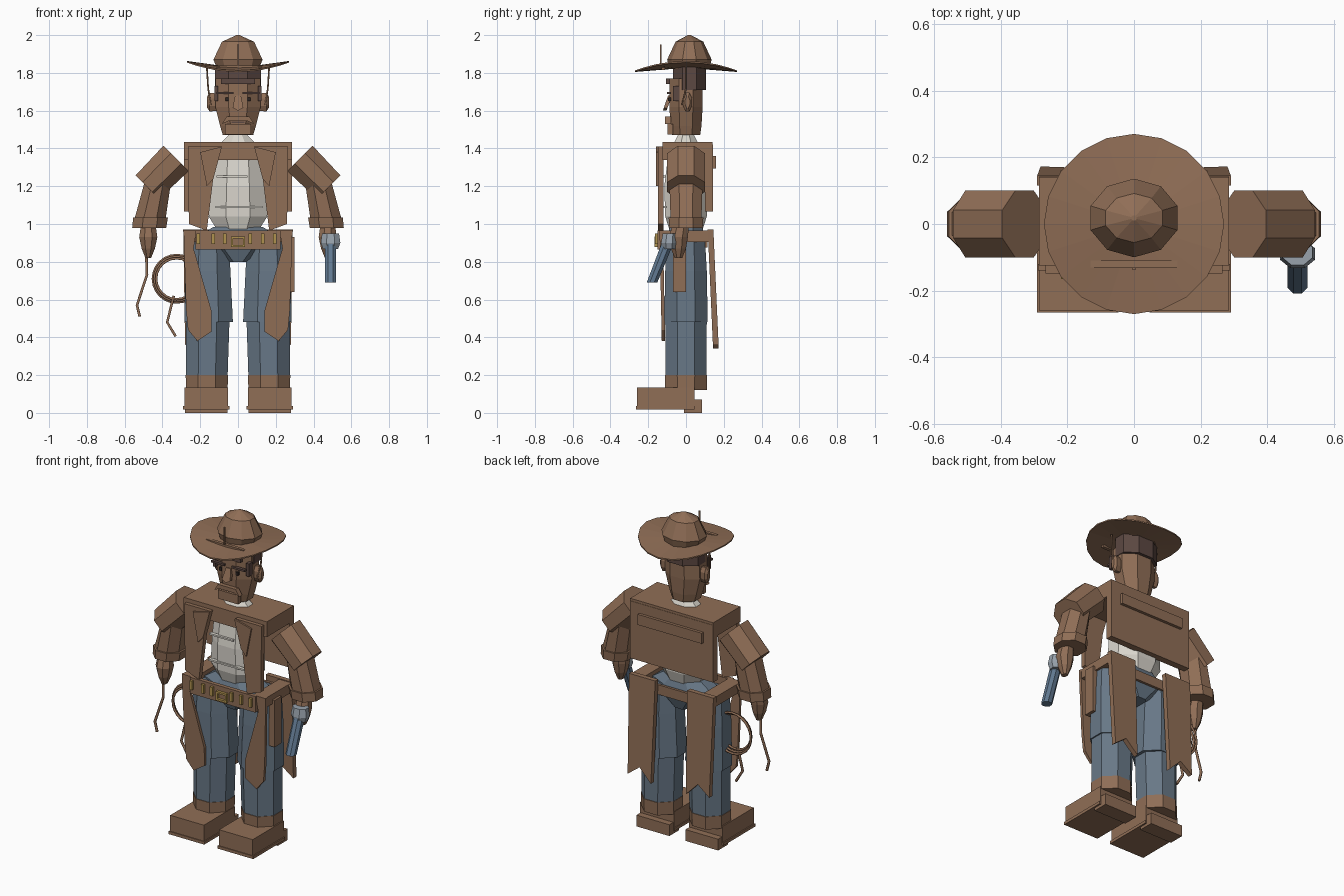
import bpy, math
from mathutils import Vector

if "Cube" in bpy.data.objects:
    bpy.data.objects.remove(bpy.data.objects["Cube"])

def material(name, r, g, b):
    m = bpy.data.materials.new(name)
    lin = lambda c: (c / 255 / 12.92) if c < 10 else ((c / 255 + 0.055) / 1.055) ** 2.4
    m.diffuse_color = (lin(r), lin(g), lin(b), 1)
    m.use_nodes = True
    m.node_tree.nodes["Principled BSDF"].inputs["Base Color"].default_value = m.diffuse_color
    return m

BROWN = material("leather brown", 144, 110, 86)
DARK = material("dark hair", 92, 72, 66)
SHIRT = material("off white cloth", 220, 216, 207)
DENIM = material("denim blue", 104, 120, 135)
BRASS = material("brass", 176, 146, 78)
STEEL = material("pale steel", 152, 162, 172)
BARREL = material("blued steel", 98, 122, 146)
BLACK = material("eye black", 45, 38, 36)
X, Y = Vector((1, 0, 0)), Vector((0, 1, 0))

def build(name, verts, faces, mat):
    import bmesh
    me = bpy.data.meshes.new(name)
    me.from_pydata(verts, [], faces)
    bm = bmesh.new()
    bm.from_mesh(me)
    bmesh.ops.recalc_face_normals(bm, faces=bm.faces)
    bm.to_mesh(me)
    bm.free()
    me.materials.append(mat)
    ob = bpy.data.objects.new(name, me)
    bpy.context.collection.objects.link(ob)
    return ob

def loft(name, rings, mat, u=X, v=Y, n=8):
    """Join n-sided rings given as (centre, half width along u, half width along v)."""
    k = 1 / math.cos(math.pi / n)
    verts = []
    for c, hu, hv in rings:
        for i in range(n):
            a = 2 * math.pi * (i + 0.5) / n
            verts.append(Vector(c) + u * hu * k * math.cos(a) + v * hv * k * math.sin(a))
    faces = [tuple(range(n)), tuple(range(len(verts) - n, len(verts)))]
    for r in range(len(rings) - 1):
        for i in range(n):
            j = (i + 1) % n
            faces.append((r * n + i, r * n + j, r * n + n + j, r * n + n + i))
    return build(name, verts, faces, mat)

def box(name, x0, x1, y0, y1, z0, z1, mat):
    return loft(name, [(((x0 + x1) / 2, (y0 + y1) / 2, z), (x1 - x0) / 2, (y1 - y0) / 2)
                       for z in (z0, z1)], mat, n=4)

def plate(name, pts, y, thick, mat, s=1, lean=0.0):
    """Extrude an (x, z) outline along y; lean moves it back as it drops."""
    n, top = len(pts), max(p[1] for p in pts)
    verts = [(s * x, y + t + lean * (top - z), z) for t in (0, thick) for x, z in pts]
    faces = [tuple(range(n)), tuple(range(n, 2 * n))]
    faces += [(i, (i + 1) % n, n + (i + 1) % n, n + i) for i in range(n)]
    return build(name, verts, faces, mat)

def rope(name, pts, r, mat, closed=False):
    cu = bpy.data.curves.new(name, 'CURVE')
    cu.dimensions, cu.bevel_depth, cu.bevel_resolution = '3D', r, 1
    cu.use_fill_caps = True
    sp = cu.splines.new('POLY')
    sp.points.add(len(pts) - 1)
    for p, q in zip(sp.points, pts):
        p.co = (*q, 1)
    sp.use_cyclic_u = closed
    cu.materials.append(mat)
    ob = bpy.data.objects.new(name, cu)
    bpy.context.collection.objects.link(ob)
    bpy.ops.object.select_all(action='DESELECT')
    ob.select_set(True)
    bpy.context.view_layer.objects.active = ob
    bpy.ops.object.convert(target='MESH')

# Hat: brim curled up at the sides, crown, band ornament
N = 20
verts = []
for r, t in ((0.08, 0), (0.27, 0), (0.27, 0.008), (0.08, 0.012)):
    for i in range(N):
        a = 2 * math.pi * i / N
        x, y = r * math.cos(a), r * math.sin(a)
        verts.append((x, y, 1.805 + 0.05 * (x / 0.27) ** 2 + t + (0.27 - r) * 0.08))
faces = [(k * N + i, k * N + (i + 1) % N, (k + 1) % 4 * N + (i + 1) % N, (k + 1) % 4 * N + i)
         for k in range(4) for i in range(N)]
build("hat_brim", verts, faces, BROWN)
loft("hat_crown", [((0, .018, 1.82), .11, .1), ((0, .018, 1.87), .13, .112),
                   ((0, .018, 1.965), .085, .07), ((0, .018, 2.0), .008, .008)], BROWN, n=10)
box("hat_ornament_bar", -.13, .13, -.13, -.11, 1.815, 1.84, BROWN)
box("hat_ornament_pin", -.004, .004, -.138, -.13, 1.84, 1.95, BROWN)

# Head, hair and face
loft("head", [((0, 0, 1.47), .08, .075), ((0, 0, 1.52), .095, .082), ((0, 0, 1.62), .12, .088),
              ((0, 0, 1.77), .118, .088)], BROWN)
loft("hair", [((0, .018, 1.71), .122, .088), ((0, .018, 1.83), .122, .088)], DARK)
box("forehead_band", -.09, .09, -.105, -.085, 1.74, 1.77, DARK)
plate("nose", [(-.016, 1.68), (.016, 1.68), (.028, 1.615), (0, 1.6), (-.028, 1.615)],
      -.095, .02, BROWN, lean=-.35)
plate("moustache", [(-.06, 1.57), (.06, 1.57), (.085, 1.53), (.05, 1.545), (-.05, 1.545), (-.085, 1.53)],
      -.11, .03, BROWN)
box("mouth", -.035, .035, -.09, -.08, 1.535, 1.543, DARK)
box("chin", -.07, .07, -.098, -.07, 1.475, 1.53, BROWN)
loft("neck", [((0, 0, 1.40), .1, .07), ((0, 0, 1.435), .085, .06), ((0, 0, 1.475), .045, .04)], SHIRT)

# Torso: shirt, seams and open jacket
loft("shirt", [((0, 0, .96), .105, .085), ((0, 0, 1.04), .155, .11), ((0, 0, 1.2), .145, .115),
               ((0, 0, 1.4), .13, .09)], SHIRT)
box("shirt_pocket_seam", -.115, .05, -.122, -.1, 1.247, 1.257, SHIRT)
box("shirt_lower_seam", -.12, .13, -.122, -.1, 1.086, 1.096, SHIRT)
box("jacket_yoke", -.285, .285, -.125, .14, 1.34, 1.435, BROWN)
box("jacket_back", -.285, .285, .1, .142, 1.065, 1.42, BROWN)
box("jacket_back_strip", -.22, .22, .14, .16, 1.295, 1.36, BROWN)

# Hips and belt
loft("hips", [((0, 0, .8), .06, .07), ((0, 0, .88), .2, .1), ((0, 0, .94), .2, .1),
              ((0, 0, .985), .13, .085)], DENIM)
box("belt_front", -.225, .225, -.15, -.125, .865, .965, BROWN)
box("belt_back", -.225, .225, .1, .115, .875, .935, BROWN)
for x in (-.21, -.13, -.07, .065, .13, .195):
    box("belt_cartridge", x - .009, x + .009, -.165, -.148, .895, .95, BRASS)
for z0, z1 in ((.878, .89), (.923, .935)):
    box("buckle_bar", -.037, .037, -.166, -.148, z0, z1, BRASS)

for s in (1, -1):
    def sbox(name, x0, x1, *rest):
        box(name, min(s * x0, s * x1), max(s * x0, s * x1), *rest)
    # Face details
    sbox("eye", .047, .065, -.094, -.08, 1.65, 1.67, BLACK)
    sbox("brow", .025, .115, -.1, -.08, 1.688, 1.7, DARK)
    sbox("sideburn", .105, .124, -.07, -.035, 1.65, 1.73, DARK)
    sbox("buckle_side", .026, .037, -.166, -.148, .878, .935, BRASS)
    loft("ear", [((s * .11, .008, 1.645), .045, .022), ((s * .15, .008, 1.645), .05, .024),
                 ((s * .163, .008, 1.645), .03, .012)], BROWN, u=Vector((0, 0, 1)))
    rope("hat_cord", [(s * .165, 0, 1.83), (s * .158, 0, 1.72), (s * .145, -.02, 1.63)], .005, BROWN)
    # Jacket fronts and lapels
    plate("jacket_front", [(.265, 1.41), (.085, 1.41), (.13, 1.25), (.165, .965), (.26, 1.0)],
          -.148, .03, BROWN, s)
    plate("lapel", [(.085, 1.41), (.2, 1.38), (.165, 1.2), (.13, 1.24)], -.158, .01, BROWN, s)
    # Arms
    d = Vector((s * .152, 0, -.152)).normalized()
    loft("upper_arm", [((s * .328, 0, 1.347), .095, .1), ((s * .48, 0, 1.195), .088, .1)],
         BROWN, u=d.cross(Y))
    loft("forearm", [((s * .425, 0, 1.22), .07, .088), ((s * .465, 0, 1.03), .082, .082)], BROWN)
    loft("cuff", [((s * .463, 0, 1.035), .092, .092), ((s * .47, 0, .98), .09, .088)], BROWN)
    loft("hand", [((s * .475, -.03, .985), .04, .045), ((s * .475, -.04, .93), .048, .05),
                  ((s * .475, -.04, .87), .035, .04), ((s * .475, -.04, .82), .015, .02)], BROWN)
    # Legs, trouser hems and boots
    loft("thigh", [((s * .155, 0, .48), .128, .115), ((s * .16, 0, .75), .12, .11),
                   ((s * .16, 0, .93), .11, .1)], DENIM)
    loft("shin", [((s * .165, 0, .195), .11, .108), ((s * .16, 0, .49), .115, .11)], DENIM)
    loft("trouser_hem", [((s * .165, 0, .12), .11, .11), ((s * .165, 0, .2), .112, .112)], BROWN)
    sbox("boot", .052, .283, -.26, .045, .03, .135, BROWN)
    sbox("boot_sole", .046, .29, -.265, .045, .018, .036, BROWN)
    sbox("boot_heel", .055, .28, -.01, .085, 0, .07, BROWN)
    # Chaps
    sbox("belt_side", .2, .285, -.13, .12, .905, .965, BROWN)
    plate("chap_front", [(.288, .965), (.22, .965), (.235, .87), (.14, .54), (.14, .43),
                         (.215, .38), (.265, .44), (.275, .55)], -.14, .018, BROWN, s, .02)
    plate("chap_back", [(.29, .97), (.11, .97), (.12, .34), (.2, .42), (.28, .36)],
          .115, .03, BROWN, s, .045)

# Holster and revolver
box("holster", .262, .3, -.07, 0, .64, .93, BROWN)
loft("revolver_frame", [((.49, -.09, .868), .04, .035), ((.49, -.09, .9), .052, .042),
                        ((.49, -.085, .95), .045, .038)], STEEL)
loft("revolver_barrel", [((.49, -.18, .69), .03, .028), ((.49, -.085, .93), .03, .032)], BARREL)

# Whip and coiled lasso
rope("whip", [(-.485, -.04, .83), (-.482, -.045, .73), (-.535, -.05, .57), (-.52, -.05, .51)], .008, BROWN)
for k, r in enumerate((.108, .118, .126)):
    rope("lasso_coil", [(-.325 + r * math.cos(a), -.02 + .014 * k, .71 + r * math.sin(a))
                        for a in (2 * math.pi * i / 24 for i in range(24))], .007, BROWN, True)
rope("lasso_tail", [(-.34, -.02, .62), (-.375, -.02, .48), (-.33, -.02, .405)], .008, BROWN)
